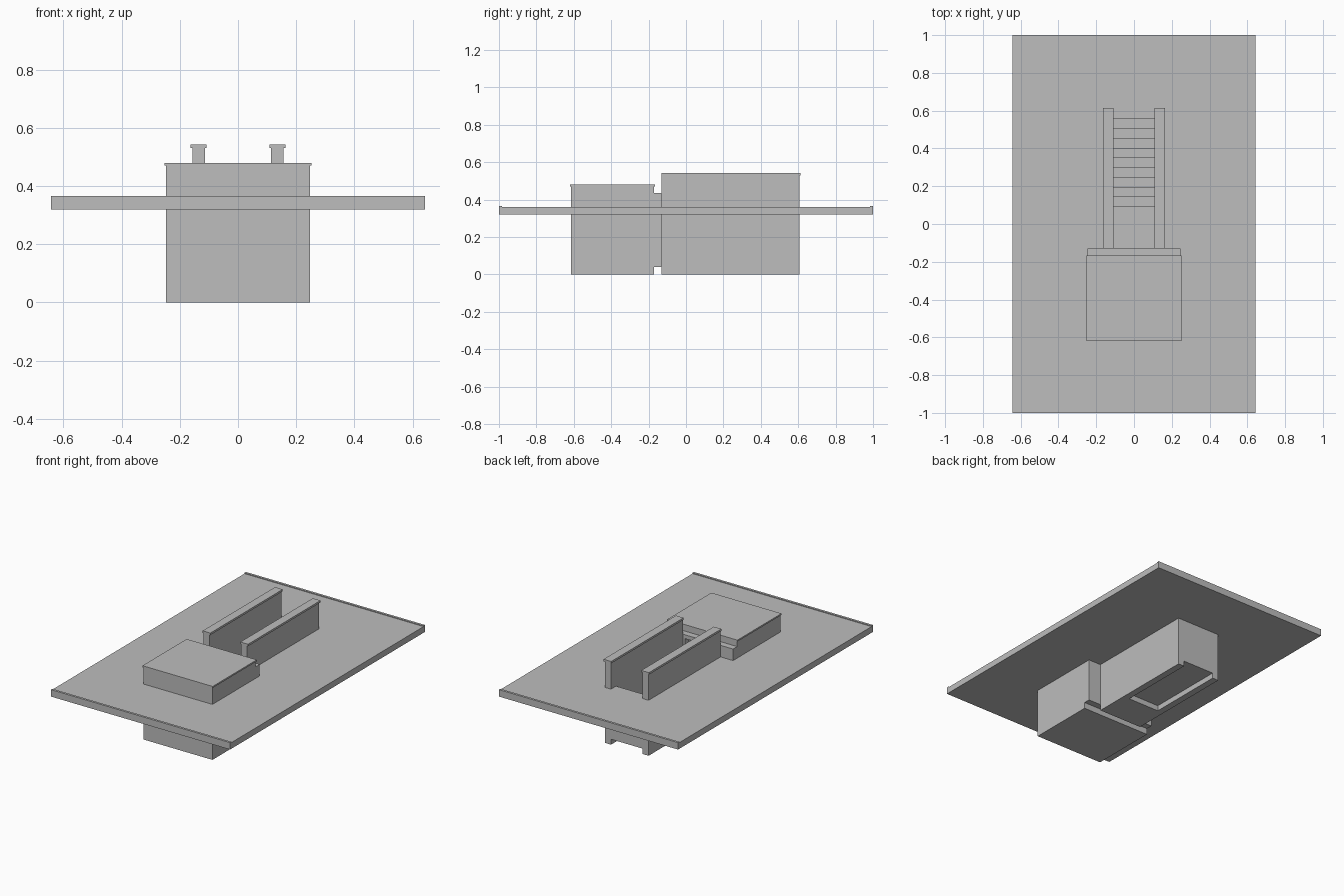
import bpy, bmesh

if "Cube" in bpy.data.objects:
    bpy.data.objects.remove(bpy.data.objects["Cube"])

concrete = bpy.data.materials.new("concrete_grey")
concrete.diffuse_color = (0.51, 0.51, 0.51, 1)
concrete.use_nodes = True
concrete.node_tree.nodes["Principled BSDF"].inputs["Base Color"].default_value = concrete.diffuse_color


def add_object(name, bm):
    bmesh.ops.recalc_face_normals(bm, faces=bm.faces)
    mesh = bpy.data.meshes.new(name)
    bm.to_mesh(mesh)
    bm.free()
    mesh.materials.append(concrete)
    obj = bpy.data.objects.new(name, mesh)
    bpy.context.collection.objects.link(obj)
    return obj


def prism(name, outline, lo, hi, axis):
    """Extrude a 2D outline along axis: 'x' uses (y, z), 'y' uses (x, z)."""
    place = {"x": lambda p: (lo, p[0], p[1]), "y": lambda p: (p[0], lo, p[1])}[axis]
    bm = bmesh.new()
    face = bm.faces.new([bm.verts.new(place(p)) for p in outline])
    moved = bmesh.ops.extrude_face_region(bm, geom=[face])["geom"]
    shift = (hi - lo, 0, 0) if axis == "x" else (0, hi - lo, 0)
    bmesh.ops.translate(bm, vec=shift,
                        verts=[g for g in moved if isinstance(g, bmesh.types.BMVert)])
    return add_object(name, bm)


def box(name, x, y, z):
    return prism(name, [(y[0], z[0]), (y[1], z[0]), (y[1], z[1]), (y[0], z[1])],
                 x[0], x[1], "x")


def cut(obj, x, y, z):
    cutter = box("cutter", x, y, z)
    cutter.hide_render = True
    mod = obj.modifiers.new("opening", "BOOLEAN")
    mod.operation, mod.solver, mod.object = "DIFFERENCE", "EXACT", cutter
    bpy.context.view_layer.objects.active = obj
    bpy.ops.object.modifier_apply(modifier=mod.name)
    bpy.data.objects.remove(cutter)


# Ground slab with raised lips at its two ends, opened over stairs and room
slab = prism("ground_slab", [(-1, .32), (1, .32), (1, .365), (.985, .365), (.985, .36),
                             (-.985, .36), (-.985, .365), (-1, .365)], -.643, .643, "x")
cut(slab, (-.12, .12), (-.15, .608), (.2, .5))
cut(slab, (-.22, .22), (-.59, -.15), (.2, .5))

# Underground room: floor, three walls, roof and thin overhanging cap
box("room_floor", (-.247, .247), (-.615, -.172), (0, .04))
box("room_front_wall", (-.247, .247), (-.615, -.575), (.04, .43))
for side, s in (("left", -1), ("right", 1)):
    box(f"room_{side}_wall", sorted((s * .207, s * .247)), (-.575, -.172), (.04, .43))
box("room_roof", (-.247, .247), (-.615, -.172), (.43, .47))
box("roof_cap", (-.252, .252), (-.62, -.167), (.47, .48))

# Door wall between the room and the stair passage
door_wall = box("door_wall", (-.247, .247), (-.172, -.13), (.04, .435))
cut(door_wall, (-.1, .1), (-.3, 0), (.05, .41))

# Stair passage side walls with caps
for side, s in (("left", -1), ("right", 1)):
    box(f"stair_{side}_wall", sorted((s * .113, s * .157)), (-.13, .608), (0, .53))
    box(f"stair_{side}_wall_cap", sorted((s * .108, s * .163)), (-.13, .613), (.53, .543))

# Passage floor and the ten-step staircase
box("passage_floor", (-.113, .113), (-.13, .09), (0, .04))
steps, first, depth = 10, .09, .0518
rise = (.36 - .04) / steps
profile = [(.608, .035), (first, .035)]
for i in range(steps):
    z = .04 + rise * (i + 1)
    profile += [(first + depth * i, z), (first + depth * (i + 1), z)]
prism("staircase", profile, -.113, .113, "x")
